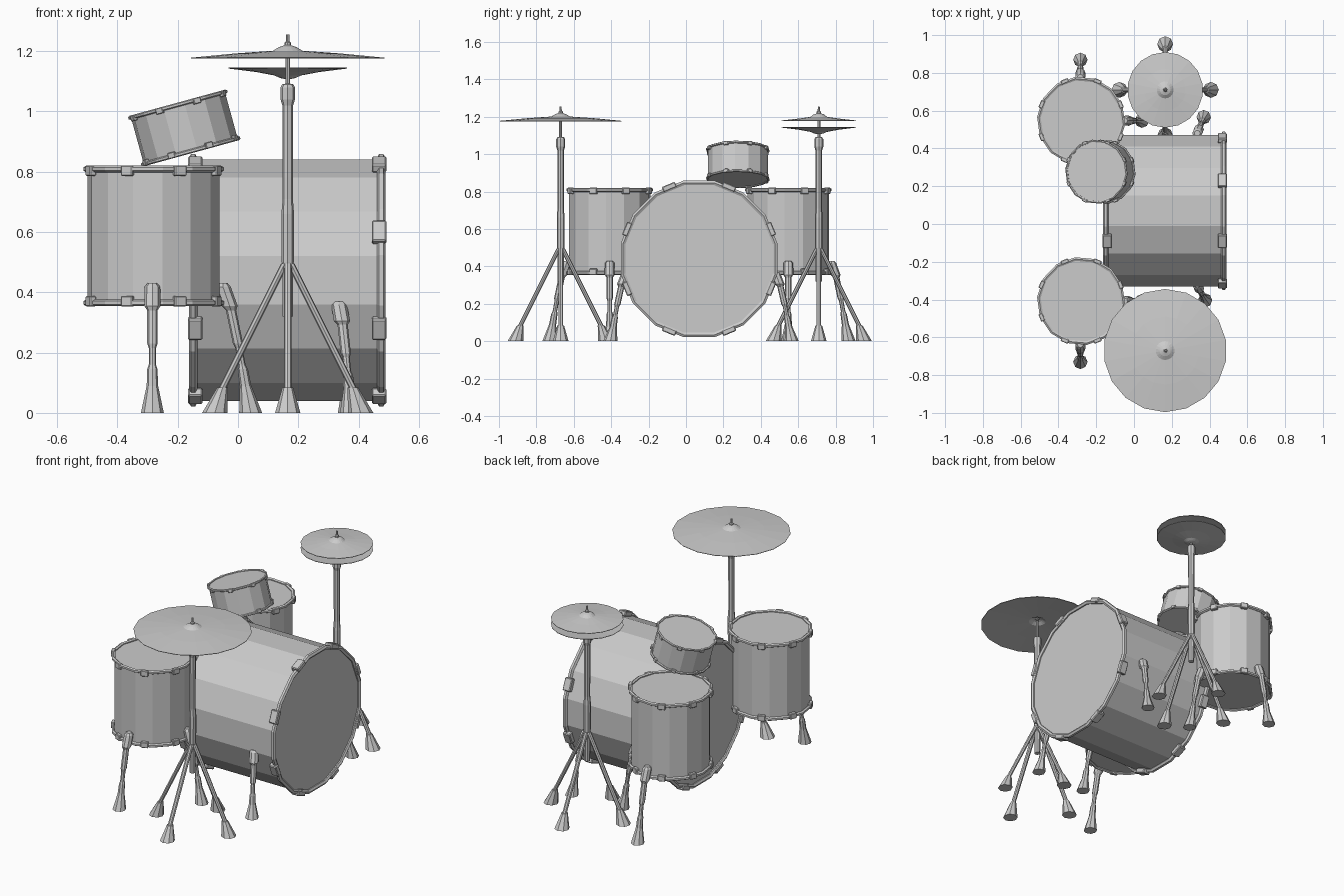
import bpy, bmesh
from math import pi, cos, sin, radians
from mathutils import Matrix, Vector

if "Cube" in bpy.data.objects:
    bpy.data.objects.remove(bpy.data.objects["Cube"])


def finish(name, bm, mat):
    bmesh.ops.recalc_face_normals(bm, faces=bm.faces)
    bm.transform(mat)
    me = bpy.data.meshes.new(name)
    bm.to_mesh(me)
    bm.free()
    ob = bpy.data.objects.new(name, me)
    bpy.context.collection.objects.link(ob)
    return ob


def loft(name, rings, sides=8, mat=Matrix(), phase=0.0):
    """Capped skin over horizontal rings given as (x, y, z, radius)."""
    bm = bmesh.new()
    loops = []
    for x, y, z, r in rings:
        loops.append([bm.verts.new((x + r * cos(phase + 2 * pi * i / sides),
                                    y + r * sin(phase + 2 * pi * i / sides), z))
                      for i in range(sides)])
    for a, b in zip(loops, loops[1:]):
        for i in range(sides):
            j = (i + 1) % sides
            bm.faces.new((a[i], a[j], b[j], b[i]))
    bm.faces.new(loops[0])
    bm.faces.new(loops[-1])
    return finish(name, bm, mat)


def lathe(name, profile, sides, mat=Matrix(), phase=0.0):
    return loft(name, [(0, 0, z, r) for r, z in profile], sides, mat, phase)


def hoop(name, r, z, tube, sides, mat, phase):
    bm = bmesh.new()
    grid = []
    for i in range(sides):
        a = phase + 2 * pi * i / sides
        ring = []
        for k in range(6):
            t = 2 * pi * (k + .5) / 6
            d = r + tube * cos(t)
            ring.append(bm.verts.new((d * cos(a), d * sin(a), z + tube * sin(t))))
        grid.append(ring)
    for i in range(sides):
        a, b = grid[i], grid[(i + 1) % sides]
        for k in range(6):
            bm.faces.new((a[k], b[k], b[(k + 1) % 6], a[(k + 1) % 6]))
    return finish(name, bm, mat)


def clips(name, r, z, size, mat):
    """Eight bevelled tension clips around a hoop."""
    bm = bmesh.new()
    for i in range(8):
        m = (Matrix.Rotation(pi / 8 + i * pi / 4, 4, 'Z') @ Matrix.Translation((r, 0, z))
             @ Matrix.Diagonal((*size, 1)))
        bmesh.ops.create_cube(bm, size=1, matrix=m)
    bmesh.ops.bevel(bm, geom=bm.edges[:], offset=min(size) * .15, segments=1, affect='EDGES')
    return finish(name, bm, mat)


def drum(name, mat, r, half, sides, phase, tube, clip):
    lathe(name + "_shell", [(r, -half), (r, half)], sides, mat, phase)
    for end, s in (("lower", -1), ("upper", 1)):
        hoop(f"{name}_{end}_hoop", r + tube * .4, s * half, tube, sides, mat, phase)
        clips(f"{name}_{end}_clips", r + tube * .5, s * (half - tube * .5), clip, mat)


# bracket, rod and rubber foot of a drum leg: (distance outward, height, radius)
LEG = [(.0, .43, .016), (.0, .418, .026), (.022, .355, .027), (.027, .34, .017),
       (.05, .23, .017), (.053, .215, .012), (.063, .16, .012), (.066, .145, .017),
       (.075, .09, .019), (.092, .0, .038)]


def drum_leg(name, x, y, direction, scale=1.0):
    d = Vector(direction).normalized()
    loft(name, [(x + d.x * o, y + d.y * o, z * scale, r) for o, z, r in LEG], 8)


def stand(name, x, y):
    at = Matrix.Translation((x, y, 0))
    # pole, collar and thin rod
    lathe(name + "_pole", [(.017, .32), (.018, .48), (.02, .5), (.021, .66), (.017, .71),
                           (.018, 1.02), (.024, 1.04), (.024, 1.08), (.018, 1.09),
                           (.008, 1.092), (.008, 1.2)], 8, at)
    # four splayed legs with cone feet
    for i in range(4):
        c, s = cos(i * pi / 2), sin(i * pi / 2)
        loft(f"{name}_leg_{i + 1}", [(c * o, s * o, z, r) for o, z, r in
             ((.01, .495, .013), (.215, .085, .013), (.216, .084, .018), (.242, 0, .042))], 8, at)
    # small nut on top
    lathe(name + "_nut", [(.012, 1.21), (.011, 1.228), (.006, 1.232), (.005, 1.255)], 8, at)


def cymbal(name, x, y, profile, sides=18):
    under = [(max(r - .001, .003), z - .003) for r, z in profile]
    lathe(name, under[::-1] + profile, sides, Matrix.Translation((x, y, 0)), pi / 2)


# bass drum lying along x
drum("bass_drum", Matrix.Translation((.163, .07, .44)) @ Matrix.Rotation(pi / 2, 4, 'Y'),
     .409, .312, 16, pi / 16, .014, (.03, .075, .048))
drum_leg("bass_leg_front", .335, -.322, (.5, -1), .86)
drum_leg("bass_leg_back", .335, .48, (.4, 1), .86)

# two floor toms, each with an outer and a right-hand leg
for name, y, side in (("front_floor_tom", -.408, -1), ("back_floor_tom", .547, 1)):
    drum(name, Matrix.Translation((-.28, y, .587)), .22, .222, 14, radians(-5),
         .011, (.022, .042, .034))
    drum_leg(name + "_outer_leg", -.284, y + side * .23, (0, side))
    drum_leg(name + "_right_leg", -.05, y, (1, 0))

# small tilted tom
drum("small_tom", Matrix.Translation((-.178, .277, .945)) @ Matrix.Rotation(radians(-15.3), 4, 'Y'),
     .162, .08, 14, radians(-5), .007, (.014, .026, .02))

# cymbals on their stands
stand("crash_stand", .165, -.67)
cymbal("crash_cymbal", .165, -.67, [(.326, 1.178), (.18, 1.192), (.05, 1.201), (.03, 1.213), (.01, 1.22)])
stand("hat_stand", .165, .71)
cymbal("hat_top_cymbal", .165, .71, [(.2, 1.18), (.11, 1.19), (.045, 1.199), (.028, 1.212), (.01, 1.218)])
cymbal("hat_bottom_cymbal", .165, .71, [(.2, 1.145), (.11, 1.134), (.045, 1.122), (.028, 1.114), (.01, 1.11)])
